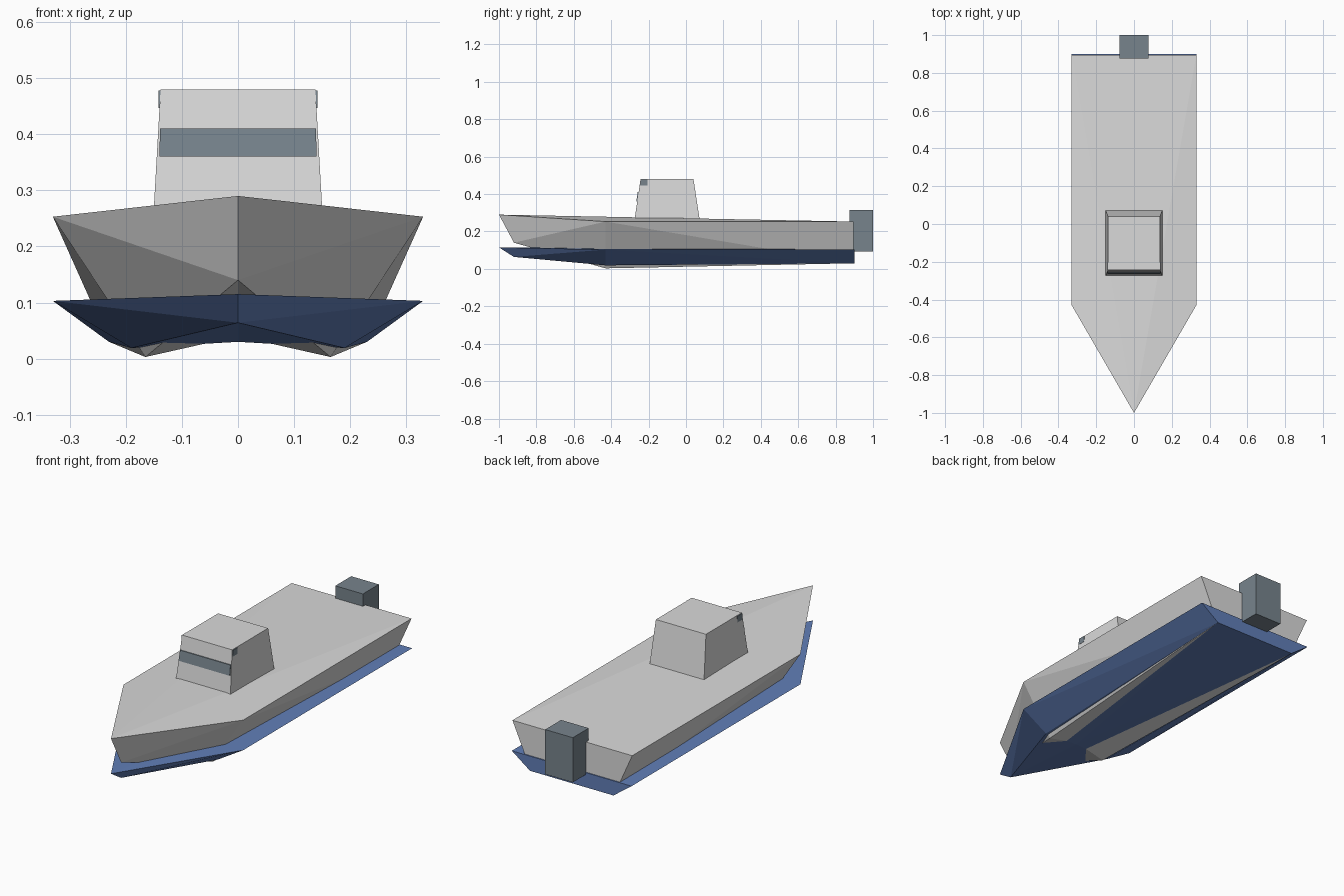
import bpy
import bmesh

if "Cube" in bpy.data.objects:
    bpy.data.objects.remove(bpy.data.objects["Cube"], do_unlink=True)


def material(name, rgb):
    mat = bpy.data.materials.new(name)
    mat.use_nodes = True
    mat.diffuse_color = (*rgb, 1)
    mat.node_tree.nodes["Principled BSDF"].inputs["Base Color"].default_value = (*rgb, 1)
    return mat


GREY = material("pale grey", (0.7, 0.7, 0.7))
BLUE = material("hull blue", (0.12, 0.21, 0.475))
SLATE = material("slate", (0.185, 0.23, 0.265))


def finish(name, bm, mat):
    bmesh.ops.remove_doubles(bm, verts=bm.verts, dist=0.0001)
    bmesh.ops.recalc_face_normals(bm, faces=bm.faces)
    mesh = bpy.data.meshes.new(name)
    bm.to_mesh(mesh)
    bm.free()
    mesh.materials.append(mat)
    obj = bpy.data.objects.new(name, mesh)
    bpy.context.collection.objects.link(obj)
    return obj


def hull(name, mat, stern, rim_z, bow_z, foot_z, chine, keel_z):
    """Faceted hull: one half is described, then mirrored."""
    bm = bmesh.new()
    mid = -0.43
    for side in (1, -1):
        points = {
            "bow": (0, -1, bow_z),
            "foot": (0, -0.92, foot_z),
            "rim": (0.33, mid, rim_z),
            "rim_end": (0.33, stern, rim_z),
            "deck_end": (0, stern, rim_z),
            "chine": (chine[0], mid, chine[1]),
            "chine_end": (0.23, stern, 0.03),
            "keel": (0, mid, keel_z),
            "keel_end": (0, stern, 0.03),
        }
        v = {k: bm.verts.new((side * x, y, z)) for k, (x, y, z) in points.items()}
        for face in (
            "bow rim rim_end", "bow rim_end deck_end",          # deck
            "bow rim foot", "rim foot chine",                   # bow
            "rim chine chine_end", "rim chine_end rim_end",     # side
            "foot chine keel", "keel chine chine_end", "keel chine_end keel_end",
            "rim_end chine_end keel_end deck_end",              # transom
        ):
            bm.faces.new([v[k] for k in face.split()])
    return finish(name, bm, mat)


def tapered_box(name, mat, low, high):
    """Box between two rectangles, each given as (half width, front, back, z)."""
    bm = bmesh.new()
    rings = [[bm.verts.new(p) for p in ((-w, f, z), (w, f, z), (w, b, z), (-w, b, z))]
             for w, f, b, z in (low, high)]
    for ring in rings:
        bm.faces.new(ring)
    for i in range(4):
        j = (i + 1) % 4
        bm.faces.new((rings[0][i], rings[0][j], rings[1][j], rings[1][i]))
    return finish(name, bm, mat)


# Hulls
hull("upper_hull", GREY, 0.895, 0.253, 0.29, 0.14, (0.165, 0.003), 0.04)
hull("lower_hull", BLUE, 0.9, 0.103, 0.115, 0.064, (0.19, 0.019), 0.03)

# Cabin
tapered_box("cabin", GREY, (0.151, -0.277, 0.075, 0.25), (0.138, -0.243, 0.04, 0.48))

# Windscreen band on the sloping front
tapered_box("windscreen", SLATE, (0.14, -0.266, -0.258, 0.36), (0.139, -0.258, -0.25, 0.41))

# Small side windows
for side, label in ((1, "left"), (-1, "right")):
    window = tapered_box(label + "_side_window", SLATE,
                         (0.003, -0.245, -0.205, 0.447), (0.003, -0.241, -0.205, 0.478))
    window.location.x = side * 0.1385

# Outboard motor
tapered_box("outboard_motor", SLATE, (0.076, 0.875, 1.0, 0.092), (0.076, 0.875, 1.0, 0.315))
